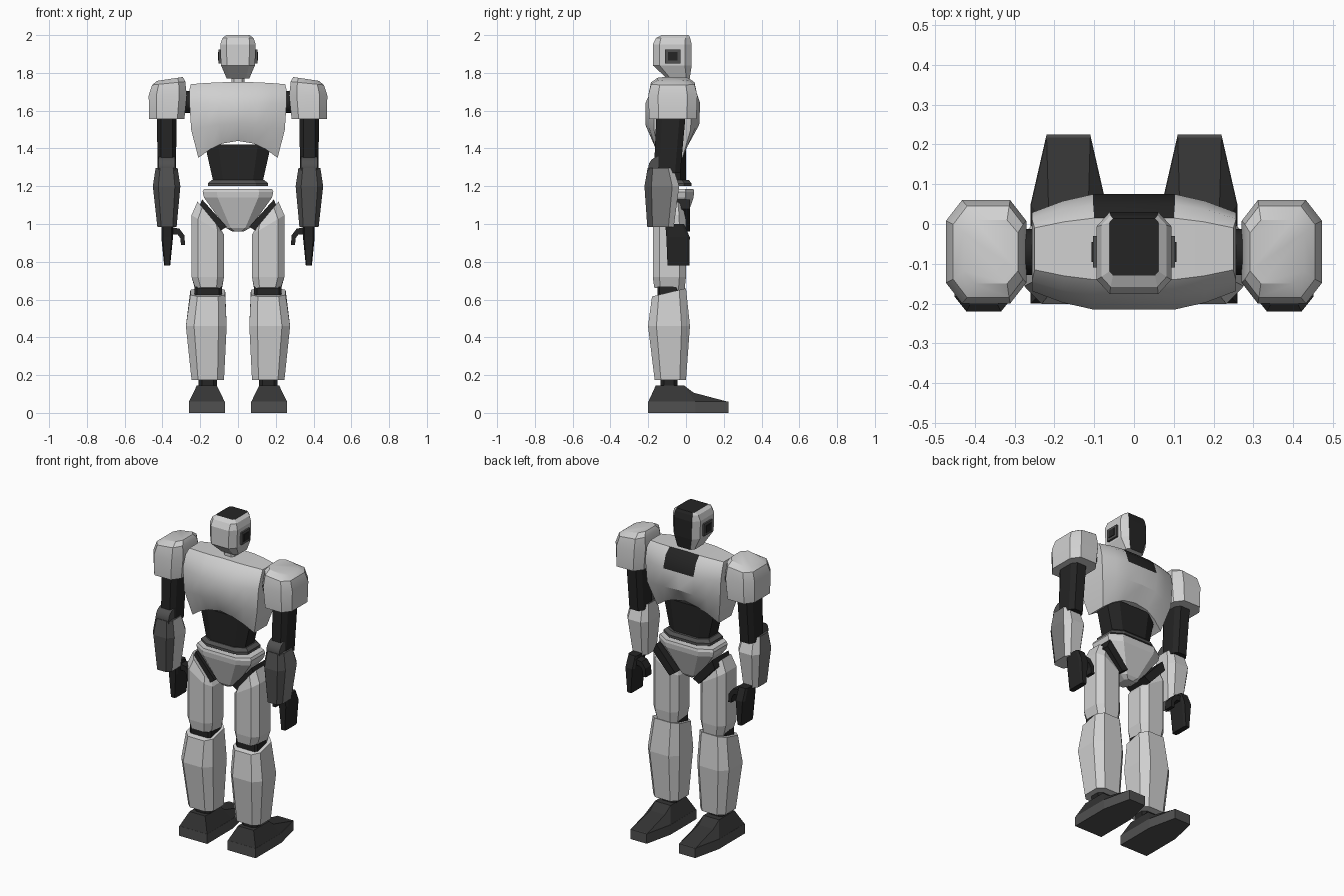
import bpy, bmesh
from math import cos, sin, pi

if "Cube" in bpy.data.objects:
    bpy.data.objects.remove(bpy.data.objects["Cube"])


def material(name, v):
    m = bpy.data.materials.new(name)
    m.use_nodes = True
    m.diffuse_color = (v, v, v, 1)
    m.node_tree.nodes["Principled BSDF"].inputs["Base Color"].default_value = (v, v, v, 1)
    return m


LIGHT = material("light grey shell", 0.63)
MID = material("mid grey panel", 0.2)
GREY = material("dark grey trim", 0.08)
BOOT = material("charcoal boot", 0.035)
BLACK = material("black joint", 0.018)


def loft(name, rings, mats, rule=None, mirror=False, angle=0):
    """Skin rings of equal length; the ends close with strips across the ring."""
    bm = bmesh.new()
    loops = [[bm.verts.new(p) for p in r] for r in rings]
    n = len(loops[0])
    for a, b in zip(loops, loops[1:]):
        for i in range(n):
            j = (i + 1) % n
            bm.faces.new((a[i], a[j], b[j], b[i]))
    for r in (loops[0], loops[-1]):
        for i in range(n // 2 - 1):
            bm.faces.new((r[i], r[i + 1], r[n - 2 - i], r[n - 1 - i]))
    bmesh.ops.recalc_face_normals(bm, faces=bm.faces)
    bm.normal_update()
    if rule:
        for f in bm.faces:
            f.material_index = rule(f.normal, f.calc_center_median())
    me = bpy.data.meshes.new(name)
    bm.to_mesh(me)
    bm.free()
    ob = bpy.data.objects.new(name, me)
    bpy.context.collection.objects.link(ob)
    for m in mats:
        me.materials.append(m)
    if angle:
        bpy.ops.object.select_all(action='DESELECT')
        ob.select_set(True)
        bpy.context.view_layer.objects.active = ob
        bpy.ops.object.shade_smooth_by_angle(angle=angle)
    if mirror:
        ob.modifiers.new("mirror", 'MIRROR')
    return ob


def octo(z, cx, cy, hx, hy, sx=0, sy=0, k=0.6):
    """Eight-sided ring, optionally tilted by the slopes sx and sy."""
    corners = [(1, -k), (1, k), (k, 1), (-k, 1), (-1, k), (-1, -k), (-k, -1), (k, -1)]
    return [(cx + u * hx, cy + v * hy, z + u * hx * sx + v * hy * sy) for u, v in corners]


def prism(name, pts, y0, y1, mat, **kw):
    return loft(name, [[(x, y, z) for x, z in pts] for y in (y0, y1)], [mat], **kw)


def box(name, x0, x1, y0, y1, z0, z1, mat):
    return prism(name, [(x0, z0), (x1, z0), (x1, z1), (x0, z1)], y0, y1, mat, mirror=True)


def drum(name, x0, x1, y, z, r, mat):
    rings = [[(x, y + r * cos(i * pi / 8), z + r * sin(i * pi / 8)) for i in range(16)]
             for x in (x0, x1)]
    return loft(name, rings, [mat], mirror=True, angle=0.6)


# Chest: wide rings with an arched lower edge and a dark collar patch
FRACS = [(-1, .68), (-.7, .88), (-.4, 1), (0, 1), (.4, 1), (.7, .88), (1, .68)]


def chest_ring(z, hx, y0, y1, arch):
    c, h = (y0 + y1) / 2, (y1 - y0) / 2
    front = [(f * hx, c - h * d, z + arch * (1 - f * f)) for f, d in FRACS]
    back = [(f * hx, c + h * d, z + arch * (1 - f * f)) for f, d in reversed(FRACS)]
    return front + back


loft("chest", [chest_ring(1.35, .21, -.17, .01, .09),
               chest_ring(1.50, .248, -.215, .07, .03),
               chest_ring(1.64, .257, -.215, .075, 0),
               chest_ring(1.71, .257, -.18, .05, .005),
               chest_ring(1.74, .25, -.14, .015, .012)],
     [LIGHT, BLACK],
     lambda n, c: int(abs(c.x) < .1 and n.y > .1 and c.z > 1.65), angle=0.5)

# Waist, belt and pelvis
loft("waist", [octo(1.22, 0, -.075, .13, .075), octo(1.42, 0, -.075, .175, .075)], [BLACK])
loft("belt", [octo(1.20, 0, -.07, .16, .1), octo(1.215, 0, -.07, .16, .1),
              octo(1.232, 0, -.07, .14, .085)], [GREY])
loft("pelvis", [octo(1.185, 0, -.07, .18, .11), octo(1.17, 0, -.07, .187, .113),
                octo(1.14, 0, -.07, .18, .11), octo(.98, 0, -.075, .065, .06),
                octo(.96, 0, -.075, .03, .045)], [LIGHT])
prism("hip", [(.19, 1.13), (.06, .985), (.10, .96), (.21, 1.08)], -.14, .02, BLACK, mirror=True)

# Neck and head with a dark visor over the face and crown
loft("neck", [octo(1.70, 0, -.06, .035, .04), octo(1.79, 0, -.06, .035, .04)], [LIGHT])
loft("head", [octo(1.77, 0, -.04, .06, .06, k=.7),
              octo(1.84, 0, -.073, .09, .103, k=.65),
              octo(1.95, 0, -.073, .094, .103, k=.65),
              octo(1.985, 0, -.068, .082, .09, k=.72),
              octo(2.0, 0, -.058, .062, .072, k=.85)],
     [LIGHT, BLACK],
     lambda n, c: int(n.z > .95 or (n.y > .2 and abs(n.x) < .1)))
box("ear", .08, .103, -.11, -.03, 1.85, 1.925, GREY)
box("ear_inset", .09, .107, -.095, -.045, 1.865, 1.91, BLACK)

# Shoulders and upper arms
drum("shoulder_joint", .23, .30, -.07, 1.645, .058, BLACK)
loft("shoulder_guard", [octo(1.555, .377, -.07, .093, .125),
                        octo(1.68, .372, -.07, .101, .13),
                        octo(1.745, .367, -.07, .088, .115, sx=-.1),
                        octo(1.768, .36, -.07, .068, .08, sx=-.15)],
     [LIGHT], mirror=True, angle=0.45)
loft("upper_arm", [octo(1.6, .377, -.078, .053, .078), octo(1.27, .377, -.1, .048, .07)],
     [BLACK], mirror=True)


# Forearms: light on the inner and +y sides, darker armour elsewhere
def forearm_rule(n, c):
    if n.z > .7 or n.y < -.3:
        return 2
    return 1 if n.x > .3 and n.y < .3 else 0


drum("elbow", .333, .421, -.14, 1.298, .06, GREY)
loft("forearm", [octo(1.297, .378, -.135, .058, .068),
                 octo(1.2, .378, -.128, .073, .092),
                 octo(.985, .376, -.135, .051, .07)],
     [LIGHT, MID, GREY], forearm_rule, mirror=True)

# Hands with a hooked thumb
loft("hand", [octo(1.0, .375, -.06, .03, .05, k=.75), octo(.93, .375, -.042, .031, .062, k=.75),
              octo(.78, .375, -.04, .016, .058, k=.75)], [BLACK], mirror=True)
prism("thumb", [(.36, .985), (.31, .975), (.284, .94), (.28, .888),
                (.302, .888), (.305, .925), (.32, .945), (.36, .945)],
      -.065, -.01, BLACK, mirror=True)

# Legs
loft("thigh", [octo(1.045, .152, -.088, .062, .072, sx=1.2),
               octo(.995, .16, -.088, .086, .087, sx=.6),
               octo(.72, .16, -.088, .086, .088),
               octo(.655, .156, -.088, .07, .08, sy=-.1)], [LIGHT], mirror=True)
loft("knee", [octo(.60, .158, -.095, .073, .055, k=.8), octo(.67, .158, -.095, .073, .055, k=.8)],
     [BLACK], mirror=True)
loft("shin", [octo(.638, .16, -.09, .092, .09, sy=.24),
              octo(.46, .168, -.09, .108, .111),
              octo(.175, .16, -.083, .086, .083)], [LIGHT], mirror=True)
loft("ankle", [octo(.14, .16, -.09, .05, .045), octo(.18, .16, -.09, .05, .045)],
     [BLACK], mirror=True)


# Feet: flat sole and a wedge-shaped upper
def foot_ring(rows):
    left = [(.165 - w, y, z) for w, y, z in rows]
    right = [(.165 + w, y, z) for w, y, z in reversed(rows)]
    return left + right


def sole_ring(z):
    return foot_ring([(.095, -.2, z), (.095, .05, z), (.055, .225, z)])


loft("sole", [sole_ring(0), sole_ring(.06)], [GREY], mirror=True)
loft("boot", [sole_ring(.058), foot_ring([(.053, -.16, .145), (.053, -.01, .145), (.05, .04, .107)])],
     [BOOT], mirror=True)
